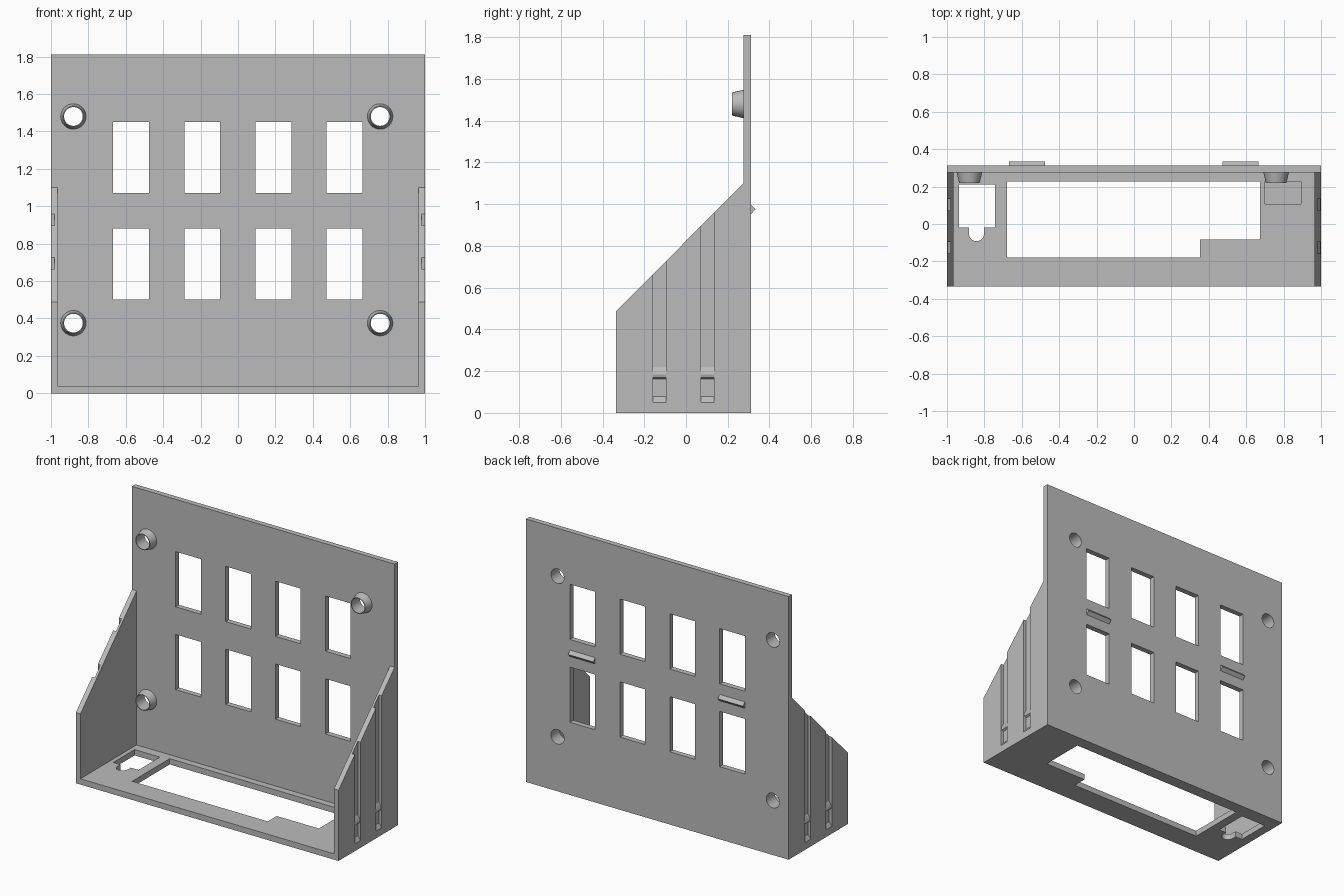
import bpy
import bmesh
from math import sin, cos, pi, radians

cube = bpy.data.objects.get("Cube")
if cube:
    bpy.data.objects.remove(cube, do_unlink=True)

# Single plain grey plastic
grey = bpy.data.materials.new("grey plastic")
grey.use_nodes = True
COLOR = (0.5, 0.5, 0.5, 1)
grey.diffuse_color = COLOR
grey.node_tree.nodes["Principled BSDF"].inputs["Base Color"].default_value = COLOR


def prism(bm, points, axis, start, end):
    """Extrude a 2D outline along an axis; outlines use the other two axes in order."""
    def place(p, t):
        return {"x": (t, p[0], p[1]), "y": (p[0], t, p[1]), "z": (p[0], p[1], t)}[axis]
    low = [bm.verts.new(place(p, start)) for p in points]
    high = [bm.verts.new(place(p, end)) for p in points]
    bm.faces.new(low)
    bm.faces.new(high)
    n = len(points)
    for i in range(n):
        j = (i + 1) % n
        bm.faces.new((low[i], low[j], high[j], high[i]))


def rect(a0, a1, b0, b1):
    return [(a0, b0), (a1, b0), (a1, b1), (a0, b1)]


def circle(cx, cz, r, n=48):
    return [(cx + r * cos(2 * pi * i / n), cz + r * sin(2 * pi * i / n)) for i in range(n)]


def make(name, bm):
    bmesh.ops.recalc_face_normals(bm, faces=bm.faces)
    mesh = bpy.data.meshes.new(name)
    bm.to_mesh(mesh)
    bm.free()
    mesh.materials.append(grey)
    obj = bpy.data.objects.new(name, mesh)
    bpy.context.collection.objects.link(obj)
    return obj


def activate(obj):
    bpy.ops.object.select_all(action="DESELECT")
    obj.select_set(True)
    bpy.context.view_layer.objects.active = obj


def cut(body, bm):
    cutter = make("cutter", bm)
    cutter.hide_render = True
    mod = body.modifiers.new("cut", "BOOLEAN")
    mod.operation = "DIFFERENCE"
    mod.solver = "EXACT"
    mod.object = cutter
    activate(body)
    bpy.ops.object.modifier_apply(modifier=mod.name)
    bpy.data.objects.remove(cutter, do_unlink=True)


FRONT, INNER, BACK = -0.335, 0.275, 0.312
WALL, FLOOR = 0.965, 0.04
HOLES = [(x, z) for x in (-0.88, 0.76) for z in (0.375, 1.48)]

# Housing: side outline extruded across the width, then hollowed
bm = bmesh.new()
prism(bm, [(FRONT, 0), (BACK, 0), (BACK, 1.81), (INNER, 1.81),
           (INNER, 1.1), (FRONT, 0.487)], "x", -1, 1)
housing = make("housing", bm)
bm = bmesh.new()
prism(bm, rect(-WALL, WALL, -0.6, INNER), "z", FLOOR, 1.3)
cut(housing, bm)

bm = bmesh.new()
# Switch windows in the back panel
for x in (-0.571, -0.191, 0.189, 0.569):
    for z in (0.69, 1.26):
        prism(bm, rect(x - 0.096, x + 0.096, z - 0.19, z + 0.19), "y", 0.2, 0.4)
# Screw holes
for x, z in HOLES:
    prism(bm, circle(x, z, 0.05), "y", 0.2, 0.4)
# Large stepped floor opening
prism(bm, [(-0.68, -0.18), (0.353, -0.18), (0.353, -0.083), (0.674, -0.083),
           (0.674, 0.228), (-0.68, 0.228)], "z", -0.1, 0.1)
# Small floor opening with a rounded tab slot
slot = [(-0.842 + 0.04 * cos(a), -0.052 + 0.04 * sin(a))
        for a in (pi + pi * i / 16 for i in range(17))]
prism(bm, [(-0.936, 0.212), (-0.936, -0.02), (-0.882, -0.02)] + slot +
      [(-0.802, -0.02), (-0.743, -0.02), (-0.743, 0.212)], "z", -0.1, 0.1)
# Shallow floor recess
prism(bm, rect(0.7, 0.893, 0.107, 0.228), "z", 0.02, 0.1)
# Outer wall grooves with a snap bump near the bottom
groove = [(1.1, 0.05), (1, 0.05), (0.98, 0.078), (0.98, 0.162), (0.993, 0.17),
          (0.997, 0.185), (0.993, 0.2), (0.98, 0.22), (0.98, 1.3), (1.1, 1.3)]
for side in (-1, 1):
    for y in (-0.127, 0.103):
        prism(bm, [(side * x, z) for x, z in groove], "y", y - 0.031, y + 0.031)
cut(housing, bm)

# Tapered screw bosses around the holes
bosses = []
for x, z in HOLES:
    bm = bmesh.new()
    rings = []
    for r, y in ((0.05, INNER), (0.05, 0.22), (0.055, 0.22), (0.068, INNER)):
        rings.append([bm.verts.new((px, y, pz)) for px, pz in circle(x, z, r)])
    for a, b in zip(rings, rings[1:] + rings[:1]):
        for i in range(len(a)):
            j = (i + 1) % len(a)
            bm.faces.new((a[i], a[j], b[j], b[i]))
    height = "upper" if z > 1 else "lower"
    bosses.append(make(f"{height}_{'right' if x < 0 else 'left'}_boss", bm))

# Triangular catch ridges on the back
for name, x in (("right_ridge", -0.571), ("left_ridge", 0.569)):
    bm = bmesh.new()
    prism(bm, [(BACK, 0.953), (0.333, 0.975), (BACK, 0.997)], "x", x - 0.096, x + 0.096)
    make(name, bm)

for obj in [housing] + bosses:
    activate(obj)
    bpy.ops.object.shade_smooth_by_angle(angle=radians(25))
